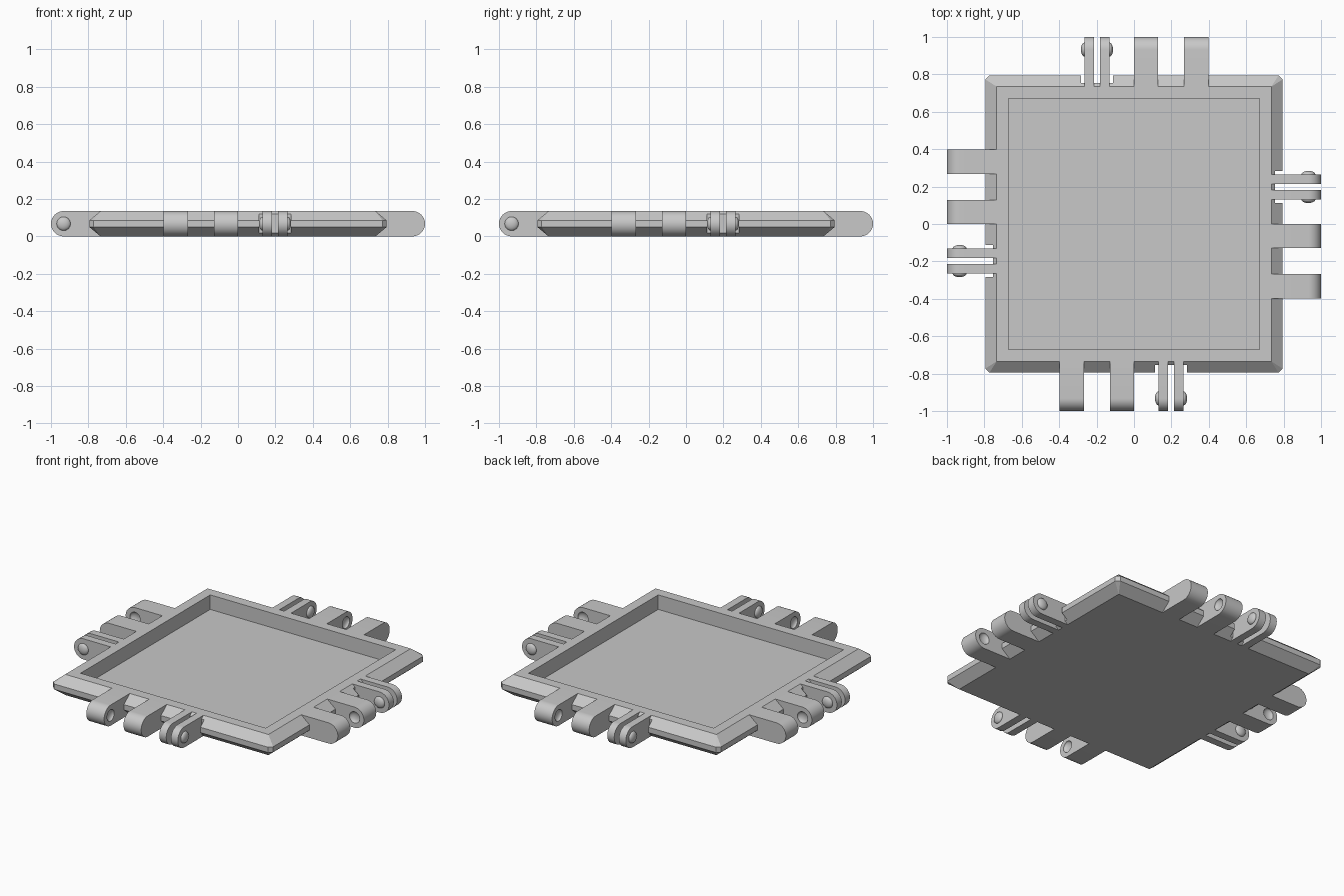
import bpy, bmesh, math
from mathutils import Matrix, Vector

if "Cube" in bpy.data.objects:
    bpy.data.objects.remove(bpy.data.objects["Cube"])

H = 0.135                 # plate thickness
R = H / 2                 # hinge knuckle radius
TOP, EDGE, WALL = 0.735, 0.795, 0.67
PIVOT = 1.0 - R           # hinge axis distance from the centre

grey = bpy.data.materials.new("plain grey")
grey.diffuse_color = (0.58, 0.58, 0.58, 1)
grey.use_nodes = True
grey.node_tree.nodes["Principled BSDF"].inputs["Base Color"].default_value = grey.diffuse_color


def make(name, bm):
    bmesh.ops.recalc_face_normals(bm, faces=bm.faces)
    me = bpy.data.meshes.new(name)
    bm.to_mesh(me)
    bm.free()
    me.materials.append(grey)
    ob = bpy.data.objects.new(name, me)
    bpy.context.collection.objects.link(ob)
    return ob


def box(name, lo, hi):
    bm = bmesh.new()
    bmesh.ops.create_cube(bm, size=1)
    for v in bm.verts:
        v.co = Vector([lo[i] + (v.co[i] + 0.5) * (hi[i] - lo[i]) for i in range(3)])
    return make(name, bm)


def ellipsoid(name, x):
    bm = bmesh.new()
    bmesh.ops.create_uvsphere(bm, u_segments=32, v_segments=16, radius=1)
    bm.transform(Matrix.Translation((x, -PIVOT, R)) @ Matrix.Diagonal((0.019, 0.037, 0.037, 1))
                 @ Matrix.Rotation(math.pi / 2, 4, 'Y'))
    return make(name, bm)


def cut(ob, cutters):
    for c in cutters:
        m = ob.modifiers.new("cut", 'BOOLEAN')
        m.operation, m.solver, m.object = 'DIFFERENCE', 'EXACT', c
    bpy.context.view_layer.update()
    me = bpy.data.meshes.new_from_object(ob.evaluated_get(bpy.context.evaluated_depsgraph_get()))
    ob.modifiers.clear()
    ob.data = me
    for c in cutters:
        bpy.data.objects.remove(c)


def knuckle(name, x0, x1):
    # flat arm with a fully rounded end, extruded along x
    prof = [(-TOP, H), (-PIVOT, H)]
    prof += [(-PIVOT - R * math.sin(a), R + R * math.cos(a))
             for a in (math.pi * i / 24 for i in range(1, 24))]
    prof += [(-PIVOT, 0), (-TOP, 0)]
    bm = bmesh.new()
    f = bm.faces.new([bm.verts.new((x0, y, z)) for y, z in prof])
    ext = bmesh.ops.extrude_face_region(bm, geom=[f])
    bmesh.ops.translate(bm, vec=(x1 - x0, 0, 0),
                        verts=[g for g in ext['geom'] if isinstance(g, bmesh.types.BMVert)])
    return make(name, bm)


# tray: chamfered edge with clipped corners, sharp top and bottom squares
bm = bmesh.new()
c = 0.022
for half, z in ((TOP, 0), (EDGE, 0.05), (EDGE, 0.085), (TOP, H)):
    for sx, sy in ((1, 1), (-1, 1), (-1, -1), (1, -1)):
        if half == TOP:
            bm.verts.new((sx * half, sy * half, z))
        else:
            bm.verts.new((sx * half, sy * (half - c), z))
            bm.verts.new((sx * (half - c), sy * half, z))
bmesh.ops.convex_hull(bm, input=bm.verts[:])
bmesh.ops.dissolve_limit(bm, angle_limit=0.01, verts=bm.verts[:], edges=bm.edges[:])
tray = make("tray", bm)

# recess, plus one clearance notch behind each clip
cutters = [box("recess_cutter", (-WALL, -WALL, 0.04), (WALL, WALL, 0.3))]
for k in range(4):
    n = box("notch_cutter", (0.112, -0.9, -0.1), (0.284, -0.755, 0.3))
    n.data.transform(Matrix.Rotation(k * math.pi / 2, 4, 'Z'))
    cutters.append(n)
cut(tray, cutters)

# hinge parts of the front edge
lug_a = knuckle("socket_lug_outer", -0.397, -0.268)
cut(lug_a, [ellipsoid("dimple_cutter", -0.268)])
lug_b = knuckle("socket_lug_inner", -0.128, 0.0)
cut(lug_b, [ellipsoid("dimple_cutter", -0.128)])
parts = [lug_a, lug_b,
         knuckle("clip_finger_left", 0.131, 0.181), ellipsoid("clip_bump_left", 0.131),
         knuckle("clip_finger_right", 0.215, 0.265), ellipsoid("clip_bump_right", 0.265)]

# repeat the hinge around the other three edges
everything = [tray] + parts
for side, k in (("right", 1), ("back", 2), ("left", 3)):
    for p in parts:
        q = p.copy()
        q.data = p.data.copy()
        q.data.transform(Matrix.Rotation(k * math.pi / 2, 4, 'Z'))
        q.name = f"{side}_{p.name}"
        bpy.context.collection.objects.link(q)
        everything.append(q)
for p in parts:
    p.name = "front_" + p.name

# smooth the rounded surfaces only
bpy.ops.object.select_all(action='DESELECT')
for ob in everything:
    ob.select_set(True)
bpy.context.view_layer.objects.active = tray
bpy.ops.object.shade_smooth_by_angle(angle=math.radians(25))
